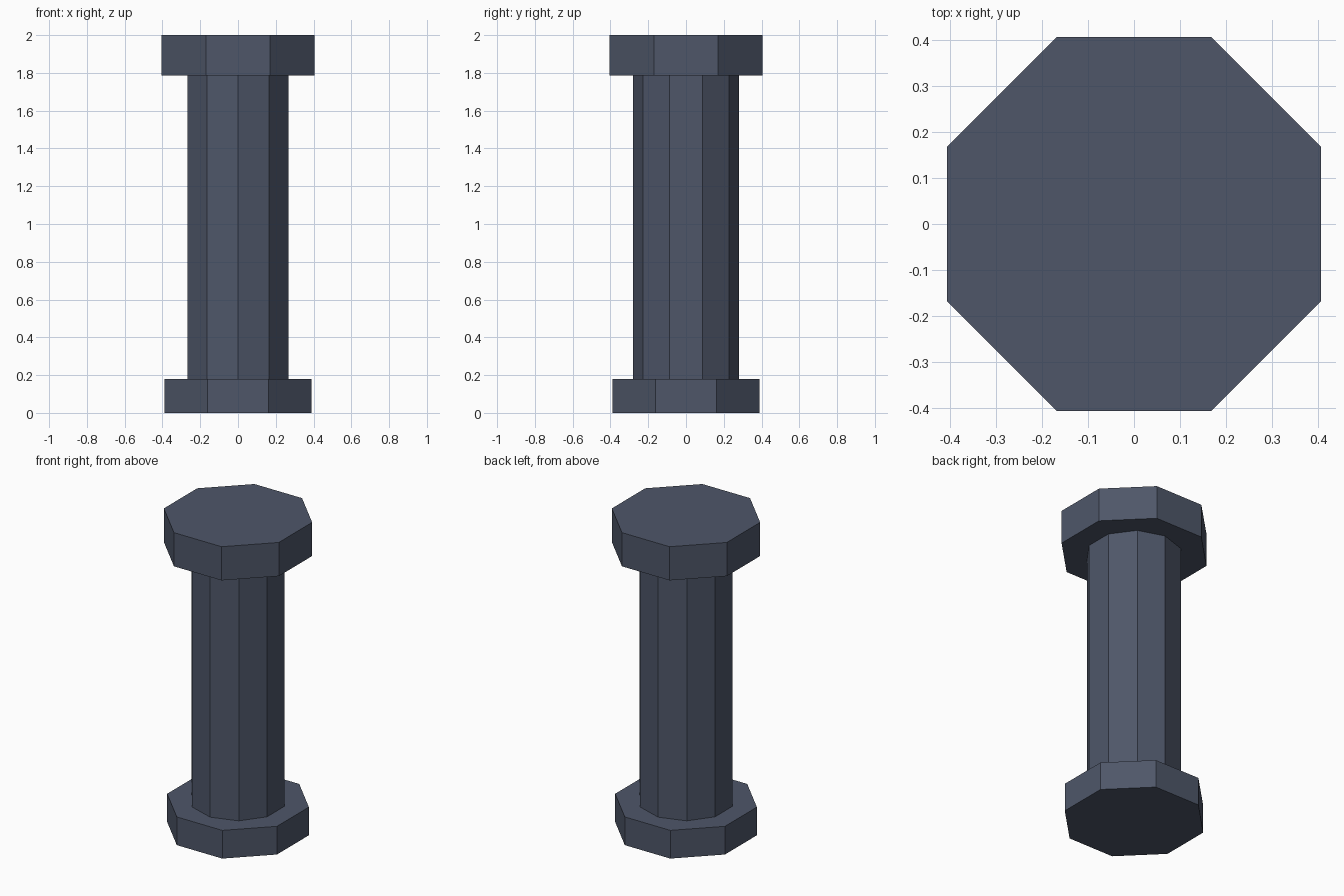
import bpy
import math

cube = bpy.data.objects.get("Cube")
if cube:
    bpy.data.objects.remove(cube, do_unlink=True)

# Slate stone colour
stone = bpy.data.materials.new("slate_stone")
stone.use_nodes = True
colour = (0.077, 0.094, 0.141, 1.0)
stone.diffuse_color = colour
stone.node_tree.nodes["Principled BSDF"].inputs["Base Color"].default_value = colour


def prism(name, sides, radius, bottom, top, turn):
    """Upright flat-shaded prism; turn places the first corner."""
    bpy.ops.mesh.primitive_cylinder_add(
        vertices=sides, radius=radius, depth=top - bottom,
        location=(0, 0, (bottom + top) / 2))
    obj = bpy.context.object
    obj.name = name
    # Blender puts the first corner on +y
    obj.rotation_euler.z = turn
    obj.data.materials.append(stone)
    return obj


def octagon(name, half_width, bottom, top):
    """Octagonal slab with flat sides facing the axes."""
    half_step = math.pi / 8
    return prism(name, 8, half_width / math.cos(half_step), bottom, top, half_step)


# Base slab, ten-sided shaft and larger cap slab
octagon("base", 0.388, 0, 0.18)
prism("shaft", 10, 0.28, 0.18, 1.785, 0)
octagon("cap", 0.406, 1.785, 2)
